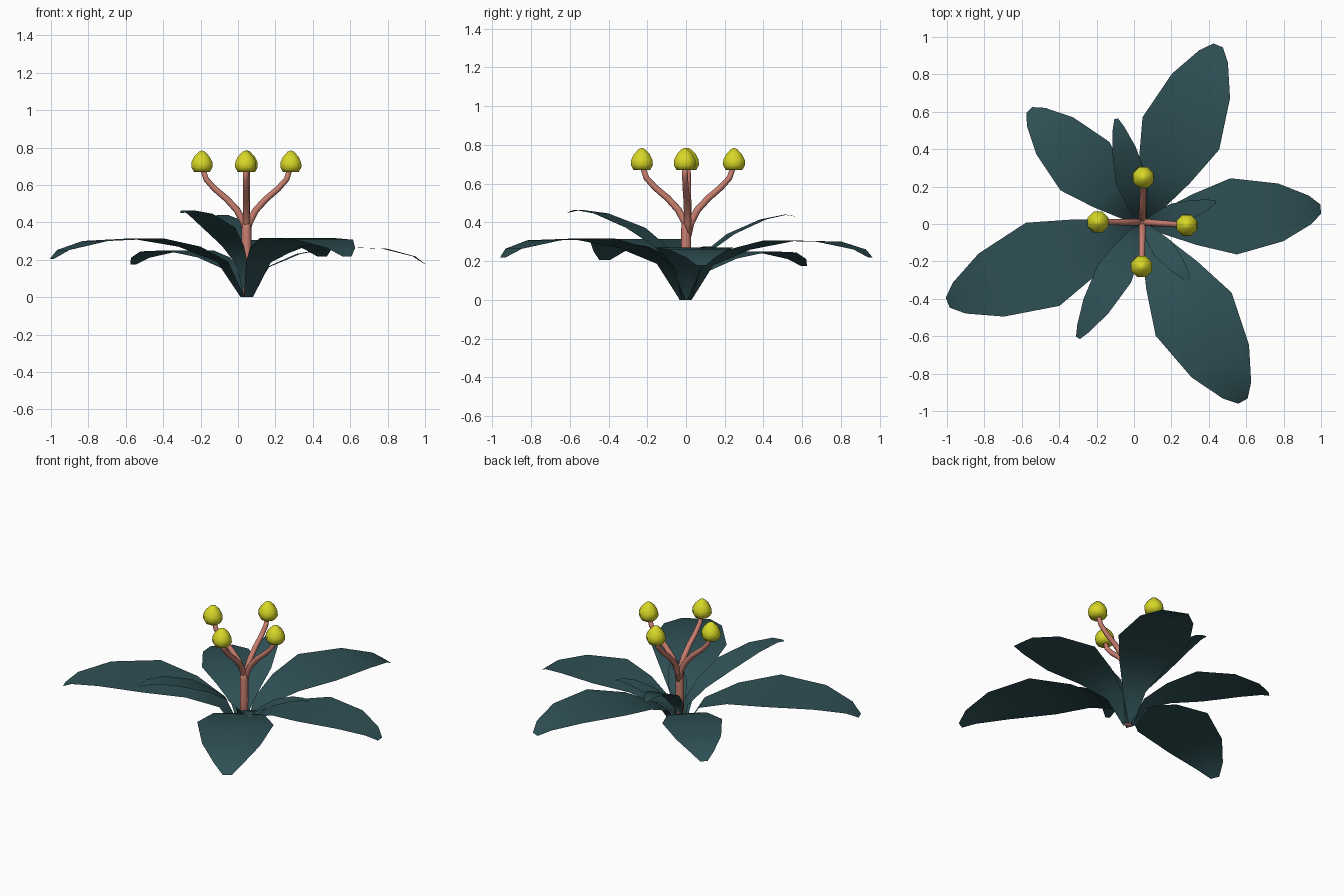
import bpy, bmesh
from math import cos, sin, pi, radians
from mathutils import Vector

if "Cube" in bpy.data.objects:
    bpy.data.objects.remove(bpy.data.objects["Cube"])

CX, CY = 0.045, 0.0


def material(name, rgb):
    m = bpy.data.materials.new(name)
    m.diffuse_color = (*rgb, 1)
    m.use_nodes = True
    m.node_tree.nodes["Principled BSDF"].inputs["Base Color"].default_value = m.diffuse_color
    return m


LEAF = material("leaf_green", (0.028, 0.080, 0.090))
STEM = material("stem_pink", (0.58, 0.21, 0.16))
BUD = material("bud_yellow", (0.68, 0.68, 0.02))


def finish(name, bm, mat):
    me = bpy.data.meshes.new(name)
    for f in bm.faces:
        f.smooth = True
    bm.to_mesh(me)
    bm.free()
    me.materials.append(mat)
    ob = bpy.data.objects.new(name, me)
    bpy.context.collection.objects.link(ob)
    return ob


# Leaf stations for unit length: distance out, height, half width
STATIONS = [(0.02, 0.0, 0.025), (0.12, 0.17, 0.07), (0.29, 0.245, 0.142),
            (0.51, 0.287, 0.214), (0.775, 0.278, 0.162),
            (0.94, 0.237, 0.08), (1.0, 0.195, 0.026)]


def leaf(name, heading, size, pitch=0.0, narrow=1.0):
    a, p = radians(heading), radians(pitch)
    bm = bmesh.new()
    rows = []
    for d, h, w in STATIONS:
        u = size * (d * cos(p) - h * sin(p))
        z = max(0, size * (d * sin(p) + h * cos(p)))
        row = []
        for s in (-1, 0, 1):
            v = s * w * size * narrow
            row.append(bm.verts.new((CX + u * cos(a) - v * sin(a),
                                     CY + u * sin(a) + v * cos(a), z)))
        rows.append(row)
    for r0, r1 in zip(rows, rows[1:]):
        for i in range(2):
            bm.faces.new((r0[i], r1[i], r1[i + 1], r0[i + 1]))
    finish(name, bm, LEAF)


# Large spreading leaves
leaf("large_leaf_back_right", 67, 1.04, 0.8)
leaf("large_leaf_right", 4.8, 0.955, -0.5)
leaf("large_leaf_front_right", -60.4, 1.09, 0.3)
leaf("large_leaf_left", 202, 1.12, -0.7)
leaf("large_leaf_back_left", 134.8, 0.86, 0.5)
# Narrow upright leaves
leaf("narrow_leaf_back", 104, 0.709, 25.6, 0.56)
leaf("narrow_leaf_front", 240.5, 0.817, 21.8, 0.58)
leaf("small_leaf_right", 16.9, 0.48, 22, 0.58)
leaf("small_leaf_front_right", -50, 0.48, 24, 0.58)


def tube(name, path, sides=8):
    """Tapered tube through (x, y, z, radius) points."""
    bm = bmesh.new()
    pts = [Vector(p[:3]) for p in path]
    rings = []
    for i, p in enumerate(pts):
        t = (pts[min(i + 1, len(pts) - 1)] - pts[max(i - 1, 0)]).normalized()
        q = Vector((0, 0, 1)).rotation_difference(t)
        r = path[i][3]
        rings.append([bm.verts.new(p + q @ Vector((r * cos(2 * pi * k / sides),
                                                   r * sin(2 * pi * k / sides), 0)))
                      for k in range(sides)])
    for a, b in zip(rings, rings[1:]):
        for k in range(sides):
            n = (k + 1) % sides
            bm.faces.new((a[k], a[n], b[n], b[k]))
    bm.faces.new(rings[0][::-1])
    bm.faces.new(rings[-1])
    return finish(name, bm, STEM)


# Central stem
tube("main_stem", [(CX, CY, 0, 0.022), (CX, CY, 0.2, 0.026),
                   (CX, CY, 0.36, 0.026), (CX, CY, 0.42, 0.018)])

# Four branches, each ending in a domed bud
BRANCH = [(0.0, 0.33, 0.018), (0.015, 0.40, 0.019), (0.05, 0.465, 0.018),
          (0.105, 0.525, 0.017), (0.17, 0.58, 0.016), (0.215, 0.63, 0.015),
          (0.235, 0.69, 0.014)]
BUD_RINGS = [(0.046, 0.670), (0.061, 0.695), (0.060, 0.722),
             (0.044, 0.752), (0.018, 0.778)]
for side, heading in (("right", -4), ("back", 89), ("left", 180), ("front", 269)):
    c, s = cos(radians(heading)), sin(radians(heading))
    oy = CY + 0.01
    tube(side + "_branch", [(CX + d * c, oy + d * s, z, r) for d, z, r in BRANCH])
    bm = bmesh.new()
    bx, by = CX + 0.238 * c, oy + 0.238 * s
    rings = [[bm.verts.new((bx + r * cos(pi * (k + 0.5) / 4),
                            by + r * sin(pi * (k + 0.5) / 4), z))
              for k in range(8)] for r, z in BUD_RINGS]
    top = bm.verts.new((bx, by, 0.785))
    bm.faces.new(rings[0][::-1])
    for a, b in zip(rings, rings[1:]):
        for k in range(8):
            n = (k + 1) % 8
            bm.faces.new((a[k], a[n], b[n], b[k]))
    for k in range(8):
        bm.faces.new((rings[-1][k], rings[-1][(k + 1) % 8], top))
    finish(side + "_bud", bm, BUD)
